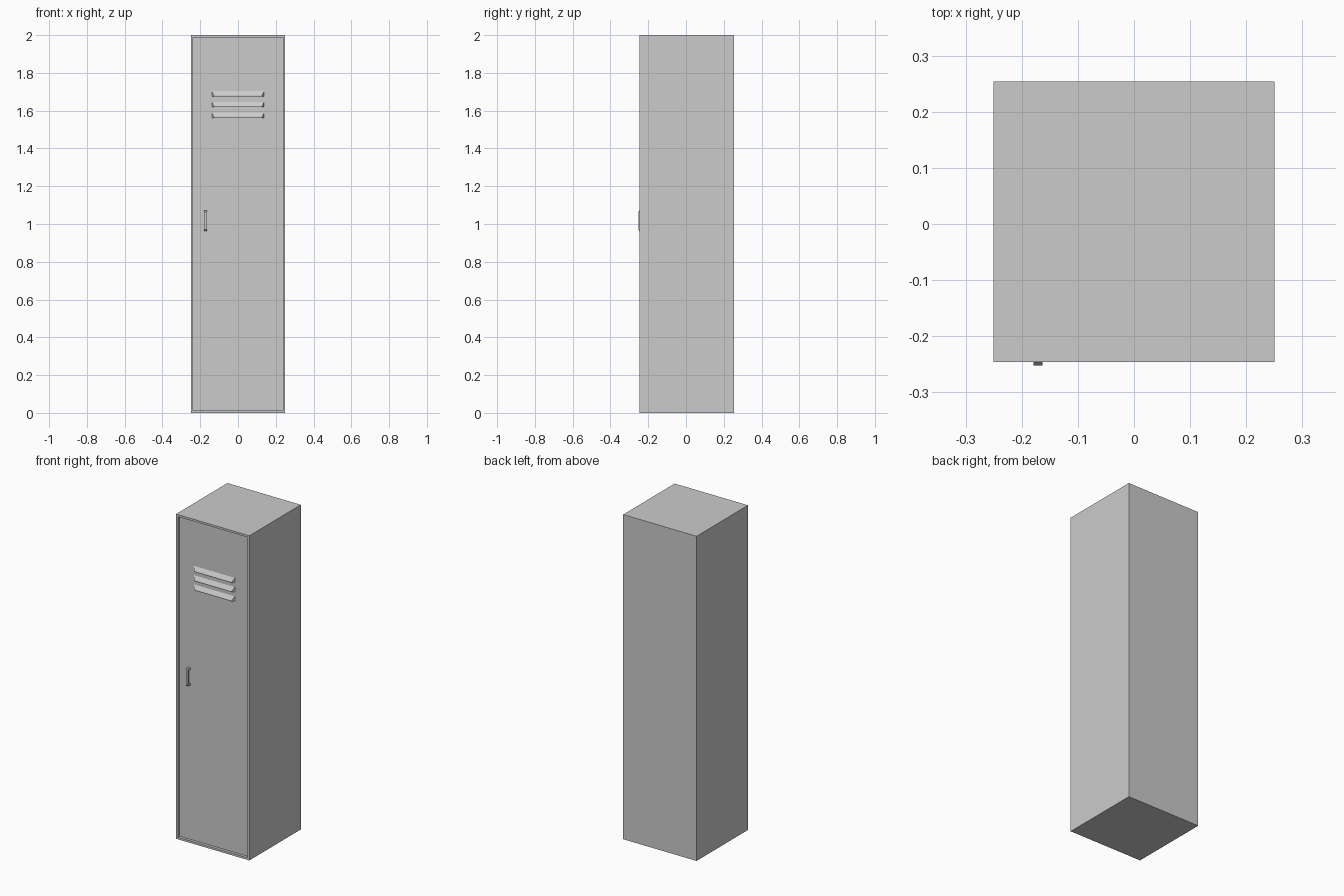
import bpy, bmesh
from mathutils import Matrix, Vector

if "Cube" in bpy.data.objects:
    bpy.data.objects.remove(bpy.data.objects["Cube"])

FRONT, BACK = -0.246, 0.254
DOOR = FRONT + 0.017          # recessed door plane


def add_object(name, bm):
    bmesh.ops.recalc_face_normals(bm, faces=bm.faces)
    mesh = bpy.data.meshes.new(name)
    bm.to_mesh(mesh)
    bm.free()
    obj = bpy.data.objects.new(name, mesh)
    bpy.context.collection.objects.link(obj)
    return obj


def loft(name, sections):
    """Closed solid through matching cross-sections."""
    bm = bmesh.new()
    rings = [[bm.verts.new(p) for p in s] for s in sections]
    n = len(rings[0])
    for a, b in zip(rings, rings[1:]):
        for i in range(n):
            j = (i + 1) % n
            bm.faces.new((a[i], a[j], b[j], b[i]))
    bm.faces.new(rings[0])
    bm.faces.new(rings[-1])
    return add_object(name, bm)


# Cabinet: box with a framed, recessed door panel on the front
bm = bmesh.new()
bmesh.ops.create_cube(bm, size=1, matrix=Matrix.Translation((0, (FRONT + BACK) / 2, 1))
                      @ Matrix.Diagonal((0.5, BACK - FRONT, 2, 1)))
front = min(bm.faces, key=lambda f: f.calc_center_median().y)
bmesh.ops.inset_region(bm, faces=[front], thickness=0.018)
panel = bmesh.ops.extrude_discrete_faces(bm, faces=[front])["faces"][0]
bmesh.ops.translate(bm, verts=panel.verts, vec=Vector((0, DOOR - FRONT, 0)))
add_object("locker_body", bm)

# Vent louvers: sloped hoods with tapered ends
for k in range(3):
    top = 1.707 - 0.057 * k
    ends = []
    for s in (-1, 1):
        ends.append([(s * 0.14, DOOR + 0.002, top),
                     (s * 0.128, DOOR - 0.015, top - 0.025),
                     (s * 0.128, DOOR - 0.015, top - 0.031),
                     (s * 0.14, DOOR + 0.002, top - 0.031)])
    loft(f"vent_louver_{k + 1}", ends)

# Handle: bent bracket profile with slanted ends
outer = [(DOOR + 0.002, 0.963), (-0.247, 0.963), (-0.252, 0.970),
         (-0.252, 1.064), (-0.247, 1.071), (DOOR + 0.002, 1.071)]
inner = [(DOOR + 0.002, 1.059), (-0.243, 1.059), (-0.243, 0.975), (DOOR + 0.002, 0.975)]
loft("door_handle", [[(x, y, z) for y, z in outer + inner] for x in (-0.179, -0.163)])
